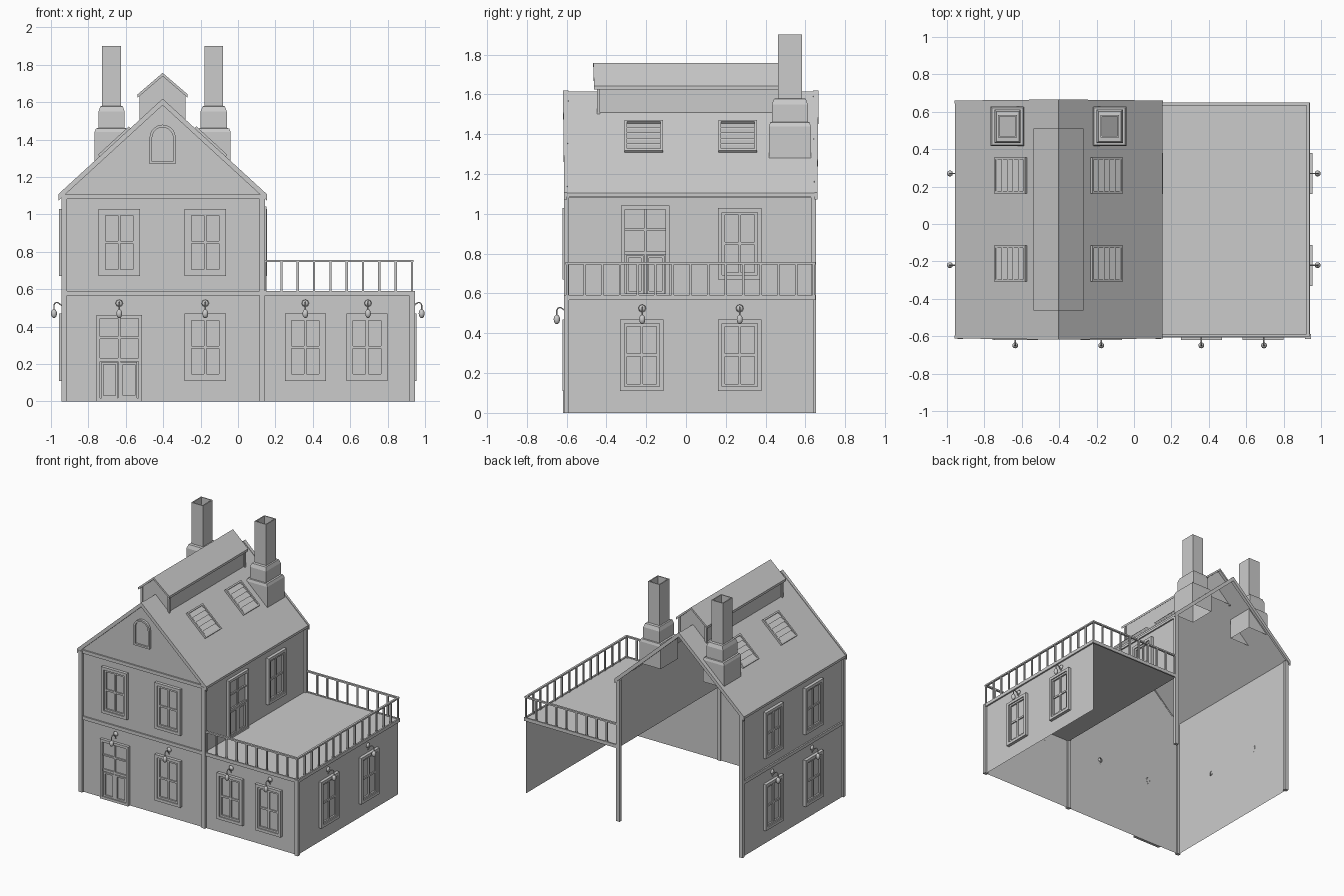
import bpy, bmesh
from math import sin, cos, pi, atan2, hypot
from mathutils import Matrix, Vector

if "Cube" in bpy.data.objects:
    bpy.data.objects.remove(bpy.data.objects["Cube"])

# Main levels and wall planes
FRONT, BACK = -0.597, 0.64
LEFT, MID, RIGHT = -0.932, 0.13, 0.93
RIDGE_X, RIDGE_Z, EAVE_Z, HALF = -0.403, 1.615, 1.105, 0.555
FLOOR = 0.58
ID = Matrix.Identity(4)


def make(name, bm, smooth=False):
    bmesh.ops.recalc_face_normals(bm, faces=bm.faces)
    me = bpy.data.meshes.new(name)
    bm.to_mesh(me)
    bm.free()
    ob = bpy.data.objects.new(name, me)
    bpy.context.collection.objects.link(ob)
    if smooth:
        for p in me.polygons:
            p.use_smooth = True
    return ob


def box(bm, x0, x1, y0, y1, z0, z1, m=ID):
    t = Matrix.Translation(((x0 + x1) / 2, (y0 + y1) / 2, (z0 + z1) / 2))
    s = Matrix.Diagonal((x1 - x0, y1 - y0, z1 - z0, 1))
    bmesh.ops.create_cube(bm, size=1, matrix=m @ t @ s)


def poly(bm, pts, m=ID):
    return bm.faces.new([bm.verts.new(m @ Vector(p)) for p in pts])


def loft(bm, loops, m=ID, closed=False):
    """Bridge rings of points with quads."""
    rings = [[bm.verts.new(m @ Vector(p)) for p in l] for l in loops]
    n = len(rings[0])
    pairs = list(zip(rings, rings[1:])) + ([(rings[-1], rings[0])] if closed else [])
    for a, b in pairs:
        for i in range(n):
            j = (i + 1) % n
            bm.faces.new((a[i], a[j], b[j], b[i]))
    return rings


def frame_matrix(origin, u, v):
    u, v = Vector(u), Vector(v).normalized()
    w = u.cross(v)
    return Matrix.Translation(origin) @ Matrix((u, v, w)).transposed().to_4x4()


def on_wall(side, pos, z=0):
    """Local frame: x along the wall, y up, z outward."""
    if side == "front":
        return frame_matrix((pos, FRONT, z), (1, 0, 0), (0, 0, 1))
    if side == "left":
        return frame_matrix((LEFT, pos, z), (0, -1, 0), (0, 0, 1))
    return frame_matrix((MID if side == "mid" else RIGHT, pos, z), (0, 1, 0), (0, 0, 1))


def ring(bm, w, z0, z1, t, d0, d1, m):
    """Rectangular frame of border t."""
    def rect(k, d):
        return [(-w + k, z0 + k, d), (w - k, z0 + k, d), (w - k, z1 - k, d), (-w + k, z1 - k, d)]
    loft(bm, [rect(0, d0), rect(0, d1), rect(t, d1), rect(t, d0)], m, True)


# Walls (open at the back, no partition below the terrace door wall)
bm = bmesh.new()
slope = (RIDGE_Z - EAVE_Z) / HALF
poly(bm, [(LEFT, FRONT, 0), (MID, FRONT, 0), (MID, FRONT, 1.1), (RIDGE_X, FRONT, 1.59), (LEFT, FRONT, 1.1)])
poly(bm, [(LEFT, FRONT, 0), (LEFT, BACK, 0), (LEFT, BACK, 1.1), (LEFT, FRONT, 1.1)])
poly(bm, [(MID, FRONT, FLOOR), (MID, BACK, FLOOR), (MID, BACK, 1.1), (MID, FRONT, 1.1)])
make("house_walls", bm)
bm = bmesh.new()
poly(bm, [(MID, FRONT, 0), (RIGHT, FRONT, 0), (RIGHT, FRONT, FLOOR), (MID, FRONT, FLOOR)])
poly(bm, [(RIGHT, FRONT, 0), (RIGHT, BACK, 0), (RIGHT, BACK, FLOOR), (RIGHT, FRONT, FLOOR)])
make("extension_walls", bm)
bm = bmesh.new()
box(bm, MID, 0.938, -0.602, 0.65, 0.572, 0.586)
make("terrace_floor", bm)

# Corner posts and horizontal bands
bm = bmesh.new()
for x, y, h in ((-0.929, -0.601, 1.1), (0.13, -0.601, 1.1), (0.93, -0.601, 0.59),
                (-0.929, 0.64, 1.1), (0.13, 0.64, 1.1)):
    box(bm, x - 0.015, x + 0.015, y - 0.013, y + 0.013, 0, h)
make("corner_posts", bm)
bm = bmesh.new()
for z0, z1 in ((0.566, 0.592), (1.082, 1.108)):
    box(bm, -0.94, 0.14, -0.608, FRONT, z0, z1)
    box(bm, -0.943, LEFT, -0.608, 0.65, z0, z1)
box(bm, MID, 0.141, -0.608, 0.65, 1.082, 1.108)
box(bm, MID, 0.94, -0.608, FRONT, 0.566, 0.592)
box(bm, RIGHT, 0.942, -0.608, 0.65, 0.566, 0.592)
box(bm, MID, 0.942, 0.638, 0.65, 0.566, 0.592)
make("wall_bands", bm)


# Roofs: bent sheets along y, ridge leaning out a little at the ends
def gable_roof(name, half, eave, ridge, y0, y1, t, lean):
    bm = bmesh.new()
    loops = []
    for y, l in ((y0, -lean), (y1, lean)):
        loops.append([(RIDGE_X + sx * half, y + (l if sx == 0 else 0), z) for sx, z in
                      ((-1, eave), (0, ridge), (1, eave), (1, eave - t), (0, ridge - t), (-1, eave - t))])
    a, b = loft(bm, loops)
    for r in (a, b):
        bm.faces.new((r[0], r[1], r[4], r[5]))
        bm.faces.new((r[1], r[2], r[3], r[4]))
    make(name, bm)


gable_roof("main_roof", HALF, EAVE_Z, RIDGE_Z, -0.602, 0.65, 0.018, 0.012)
for name, y0, y1 in (("front_bargeboard", -0.612, -0.597), ("back_bargeboard", 0.645, 0.66)):
    gable_roof(name, HALF + 0.003, EAVE_Z + 0.003, RIDGE_Z + 0.004, y0, y1, 0.035, 0.006)
gable_roof("lantern_roof", 0.134, 1.642, 1.757, -0.462, 0.51, 0.018, 0.004)
bm = bmesh.new()
prof = [(-0.115, 1.5), (0.115, 1.5), (0.115, 1.645), (0, 1.742), (-0.115, 1.645)]
a, b = loft(bm, [[(RIDGE_X + x, y, z) for x, z in prof] for y in (-0.44, 0.49)])
bm.faces.remove(next(f for f in bm.faces if all(abs(v.co.z - 1.5) < 1e-4 for v in f.verts)))
bm.faces.new(a)
bm.faces.new(b)
for s in (-1, 1):   # lantern corner trim
    for y in (-0.44, 0.49):
        x = RIDGE_X + s * 0.115
        box(bm, x - 0.008, x + 0.008, y - 0.008, y + 0.008, 1.49, 1.645)
make("lantern_walls", bm)

# Chimneys: stepped open shells
for side, s in (("left", -1), ("right", 1)):
    bm = bmesh.new()
    steps = [(0.091, 0.105, 1.27), (0.091, 0.105, 1.44), (0.083, 0.099, 1.46), (0.07, 0.09, 1.462),
             (0.07, 0.09, 1.55), (0.06, 0.08, 1.578), (0.05, 0.06, 1.58), (0.05, 0.06, 1.9),
             (0.042, 0.052, 1.9), (0.042, 0.052, 1.58)]
    cx, cy = RIDGE_X + s * 0.273, 0.522
    loft(bm, [[(cx + i * a, cy + j * b, z) for i, j in ((-1, -1), (1, -1), (1, 1), (-1, 1))] for a, b, z in steps])
    make(side + "_chimney", bm)

# Louvred skylights
roof_angle = atan2(RIDGE_Z - EAVE_Z, HALF)
for side, s in (("left", -1), ("right", 1)):
    bm = bmesh.new()
    for y in (-0.212, 0.26):
        d = 0.252
        m = frame_matrix((RIDGE_X + s * d, y, RIDGE_Z - d * slope), (0, s, 0),
                         (-s * cos(roof_angle), 0, sin(roof_angle)))
        ring(bm, 0.096, -0.112, 0.112, 0.012, -0.004, 0.016, m)
        for k in range(5):
            v = -0.08 + k * 0.04
            poly(bm, [(-0.084, v - 0.02, 0.012), (0.084, v - 0.02, 0.012), (0.084, v + 0.02, 0.003), (-0.084, v + 0.02, 0.003)], m)
    make(side + "_skylights", bm)


# Windows and doors
def window(name, side, pos, z):
    bm = bmesh.new()
    m = on_wall(side, pos, z)
    ring(bm, 0.11, 0, 0.36, 0.022, 0, 0.024, m)
    ring(bm, 0.088, 0.022, 0.338, 0.014, 0, 0.016, m)
    box(bm, -0.007, 0.007, 0.03, 0.33, 0.002, 0.013, m)
    box(bm, -0.08, 0.08, 0.174, 0.188, 0.002, 0.013, m)
    poly(bm, [(-0.08, 0.03, 0.004), (0.08, 0.03, 0.004), (0.08, 0.33, 0.004), (-0.08, 0.33, 0.004)], m)
    make(name, bm)


def door(name, side, pos, z):
    bm = bmesh.new()
    m = on_wall(side, pos, z)
    ring(bm, 0.122, 0, 0.463, 0.02, 0, 0.022, m)
    poly(bm, [(-0.105, 0.01, 0.004), (0.105, 0.01, 0.004), (0.105, 0.45, 0.004), (-0.105, 0.45, 0.004)], m)
    for z0, z1 in ((0.215, 0.232), (0.335, 0.347)):
        box(bm, -0.105, 0.105, z0, z1, 0.002, 0.014, m)
    box(bm, -0.006, 0.006, 0.01, 0.45, 0.002, 0.014, m)
    for s in (-0.052, 0.052):
        ring(bm, 0.044, 0.02, 0.21, 0.012, 0.002, 0.014, m @ Matrix.Translation((s, 0, 0)))
    make(name, bm)


for x, z in ((-0.635, 0.67), (-0.175, 0.67), (-0.175, 0.11), (0.36, 0.11), (0.69, 0.11)):
    window("front_window", "front", x, z)
for y in (-0.222, 0.27):
    window("left_upper_window", "left", y, 0.67)
    window("left_lower_window", "left", y, 0.11)
    window("right_window", "right", y, 0.11)
window("terrace_window", "mid", 0.27, 0.67)
door("front_door", "front", -0.635, 0)
door("terrace_door", "mid", -0.205, 0.58)

# Arched attic window
bm = bmesh.new()
m = on_wall("front", RIDGE_X, 1.27)


def arch(k, d):
    r = 0.07 - k
    return [(-r, k, d), (r, k, d)] + [(r * cos(pi * i / 10), 0.14 + r * sin(pi * i / 10), d) for i in range(11)]


loft(bm, [arch(0, 0), arch(0, 0.018), arch(0.014, 0.018), arch(0.014, 0.004)], m)
poly(bm, arch(0.014, 0.004), m)
make("attic_window", bm)

# Terrace railing
bm = bmesh.new()
corners = [(0.145, -0.597), (0.93, -0.597), (0.93, 0.642), (0.145, 0.642)]
for (xa, ya), (xb, yb) in zip(corners, corners[1:]):
    box(bm, min(xa, xb) - 0.008, max(xa, xb) + 0.008, min(ya, yb) - 0.008, max(ya, yb) + 0.008, 0.745, 0.757)
    n = round(hypot(xb - xa, yb - ya) / 0.088)
    for i in range(n):
        x, y = xa + (xb - xa) * i / n, ya + (yb - ya) * i / n
        box(bm, x - 0.006, x + 0.006, y - 0.006, y + 0.006, 0.585, 0.748)
box(bm, 0.139, 0.151, 0.636, 0.648, 0.585, 0.748)
make("terrace_railing", bm)

# Gooseneck lamps: wall plate, curved arm, bulb
lamps = [("front", x) for x in (-0.635, -0.175, 0.36, 0.695)] + [(s, y) for s in ("left", "right") for y in (-0.22, 0.27)]
path = [(0.49, 0), (0.51, 0.008), (0.521, 0.02), (0.53, 0.034), (0.527, 0.046), (0.515, 0.052), (0.49, 0.052)]
for side, pos in lamps:
    bm = bmesh.new()
    m = on_wall(side, pos)
    loops = []
    for i, (v, w) in enumerate(path):
        p, q = path[max(i - 1, 0)], path[min(i + 1, len(path) - 1)]
        dv, dw = q[0] - p[0], q[1] - p[1]
        l = hypot(dv, dw)
        loops.append([(0.004 * cos(a), v - 0.004 * sin(a) * dw / l, w + 0.004 * sin(a) * dv / l)
                      for a in (k * pi / 3 for k in range(6))])
    loft(bm, loops, m)
    bmesh.ops.create_cone(bm, cap_ends=True, segments=8, radius1=0.02, radius2=0.012, depth=0.01,
                          matrix=m @ Matrix.Translation((0, 0.525, 0.005)))
    bmesh.ops.create_uvsphere(bm, u_segments=10, v_segments=8, radius=0.016,
                              matrix=m @ Matrix.Translation((0, 0.47, 0.052)) @ Matrix.Rotation(pi / 2, 4, 'X') @ Matrix.Diagonal((1, 1, 1.5, 1)))
    make(side + "_lamp", bm, True)
